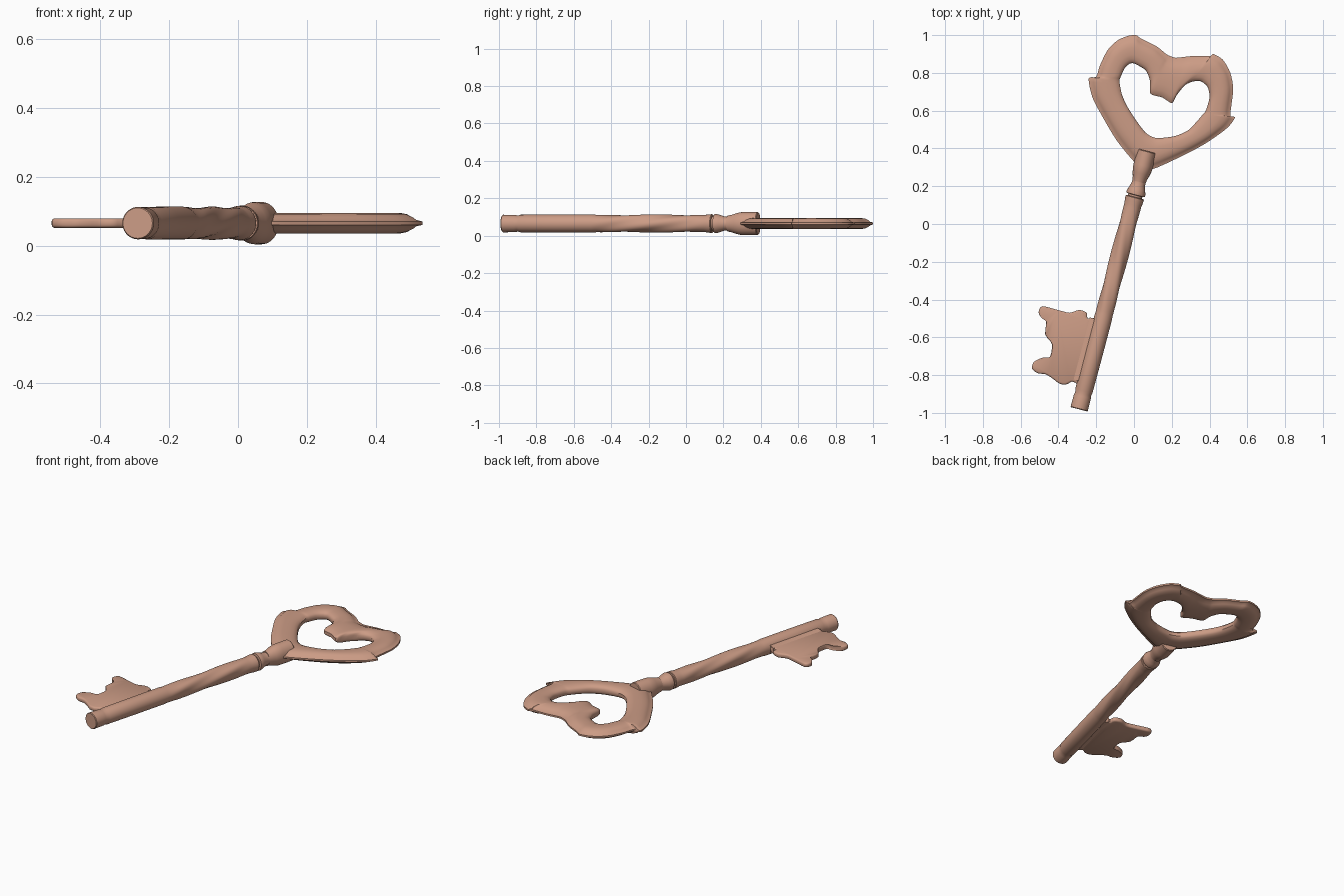
import bpy, bmesh, math
from mathutils import Vector, Matrix

if "Cube" in bpy.data.objects:
    bpy.data.objects.remove(bpy.data.objects["Cube"])

ZC = 0.065                              # mid height of the key
TILT = math.atan2(0.36, 1.367)          # shaft leans away from +y
AXIS = Matrix.Translation((-0.291, -0.981, ZC)) @ Matrix.Rotation(-TILT, 4, 'Z')

copper = bpy.data.materials.new("copper")
copper.diffuse_color = (0.60, 0.33, 0.235, 1)
copper.use_nodes = True
copper.node_tree.nodes["Principled BSDF"].inputs["Base Color"].default_value = copper.diffuse_color


def finish(bm, name, angle=35):
    bmesh.ops.recalc_face_normals(bm, faces=bm.faces)
    mesh = bpy.data.meshes.new(name)
    bm.to_mesh(mesh)
    bm.free()
    mesh.materials.append(copper)
    ob = bpy.data.objects.new(name, mesh)
    bpy.context.collection.objects.link(ob)
    bpy.ops.object.select_all(action='DESELECT')
    ob.select_set(True)
    bpy.context.view_layer.objects.active = ob
    bpy.ops.object.shade_smooth_by_angle(angle=math.radians(angle))
    return ob


def loft(name, rings, cyclic=False, angle=35):
    """Skin closed rings in order; cap the ends or join them into a loop."""
    bm = bmesh.new()
    vs = [[bm.verts.new(p) for p in r] for r in rings]
    n = len(vs[0])
    for i in range(len(vs) if cyclic else len(vs) - 1):
        a, b = vs[i], vs[(i + 1) % len(vs)]
        for j in range(n):
            k = (j + 1) % n
            bm.faces.new((a[j], a[k], b[k], b[j]))
    if not cyclic:
        bm.faces.new(vs[0])
        bm.faces.new(vs[-1])
    return finish(bm, name, angle)


def smooth_loop(pts, sub):
    """Closed Catmull-Rom curve through 2D points."""
    p = [Vector(q) for q in pts]
    out = []
    for i in range(len(p)):
        a, b, c, d = p[i - 1], p[i], p[(i + 1) % len(p)], p[(i + 2) % len(p)]
        for s in range(sub):
            t = s / sub
            out.append(b + 0.4 * t * (c - a) * (1 - t) ** 2 + (c - b) * (3 * t * t - 2 * t ** 3)
                       - 0.4 * (d - b) * (1 - t) * t * t)
    return out


def turned(name, profile, zscale=1.0, lobes=None, sides=40):
    """Round part along the key axis; lobes(s) gives (depth, twist)."""
    rings = []
    for s, r in profile:
        depth, twist = lobes(s) if lobes else (0, 0)
        ring = []
        for j in range(sides):
            a = 2 * math.pi * j / sides
            q = r * (1 + depth * math.cos(4 * (a - twist)))
            ring.append(AXIS @ Vector((q * math.cos(a), s, q * math.sin(a) * zscale)))
        rings.append(ring)
    return loft(name, rings)


# Heart-shaped bow: matching outer and inner outlines
outer = [(.01, 1.0), (.04, .98), (.12, .94), (.17, .90), (.19, .89), (.22, .88), (.27, .885),
         (.32, .89), (.405, .89), (.42, .90), (.47, .87), (.51, .80), (.525, .71), (.51, .575),
         (.535, .565), (.495, .51), (.40, .44), (.295, .38), (.125, .30), (.07, .29), (.01, .32),
         (-.09, .44), (-.165, .565), (-.22, .67), (-.24, .77), (-.20, .78), (-.18, .84),
         (-.14, .92), (-.09, .97), (-.035, .995)]
inner = [(0, .85), (.03, .835), (.065, .81), (.085, .755), (.087, .69), (.15, .67), (.20, .64),
         (.225, .68), (.27, .735), (.315, .755), (.355, .755), (.39, .725), (.40, .67), (.38, .60),
         (.36, .575), (.33, .54), (.285, .495), (.215, .465), (.135, .455), (.10, .46), (.06, .485),
         (.01, .55), (-.04, .63), (-.065, .69), (-.077, .755), (-.07, .78), (-.055, .815),
         (-.045, .83), (-.035, .84), (-.02, .85)]
section = [(0, .010), (.05, .019), (.15, .026), (.3, .030), (.55, .030), (.72, .026),
           (.84, .017), (.9, .009), (1, .005)]
section += [(t, -h) for t, h in reversed(section)]
rings = []
for o, i in zip(smooth_loop(outer, 4), smooth_loop(inner, 4)):
    rings.append([(*i.lerp(o, t), ZC + h) for t, h in section])
loft("heart_bow", rings, cyclic=True, angle=40)


# Shaft: plain lower part with a tip band, twisted upper part
def twist(s):
    k = max(0, min(1, (s - .5) / .12, (1.12 - s) / .1))
    return 0.055 * k, (s - .5) * 4.5


shaft = [(0, .044), (.004, .047), (.07, .046), (.085, .043), (.10, .047), (.3, .048), (.5, .048)]
shaft += [(.5 + .02 * i, .046) for i in range(1, 32)]
shaft += [(1.14, .049), (1.158, .050), (1.162, .047)]
turned("shaft", shaft, lobes=twist)

# Neck knob and socket that grips the bow
turned("neck", [(1.15, .038), (1.172, .038), (1.174, .050), (1.185, .051), (1.205, .045),
                (1.23, .037), (1.25, .036), (1.28, .042)])
turned("socket", [(1.245, .036), (1.265, .039), (1.29, .046), (1.315, .051), (1.335, .052),
                  (1.41, .052), (1.414, .049)], zscale=1.18)

# Flat toothed bit
bit = [(-.245, -.50), (-.25, -.47), (-.29, -.455), (-.34, -.47), (-.405, -.455), (-.485, -.435),
       (-.505, -.465), (-.495, -.49), (-.465, -.515), (-.47, -.585), (-.435, -.635),
       (-.445, -.705), (-.485, -.71), (-.53, -.73), (-.54, -.765), (-.51, -.79), (-.47, -.795),
       (-.435, -.815), (-.395, -.845), (-.36, -.85), (-.33, -.835), (-.31, -.84), (-.26, -.85),
       (-.19, -.52)]
outline = smooth_loop(bit, 3)
mid = [(-.385, -.64)]
centre = Vector(mid[0])
rings = [[(*(centre + (p - centre) * k), ZC + h) for p in outline]
         for k, h in ((.95, -.014), (.985, -.011), (1, -.006), (1, .006), (.985, .011), (.95, .014))]
loft("toothed_bit", rings, angle=50)

# Thicker root strip joining the bit to the shaft
rings = [[AXIS @ Vector((x, s, z)) for x, z in
          ((-.02, .024), (-.052, .022), (-.07, .013), (-.07, -.013), (-.052, -.022), (-.02, -.024))]
         for s in (.145, .485)]
loft("bit_root", rings)
